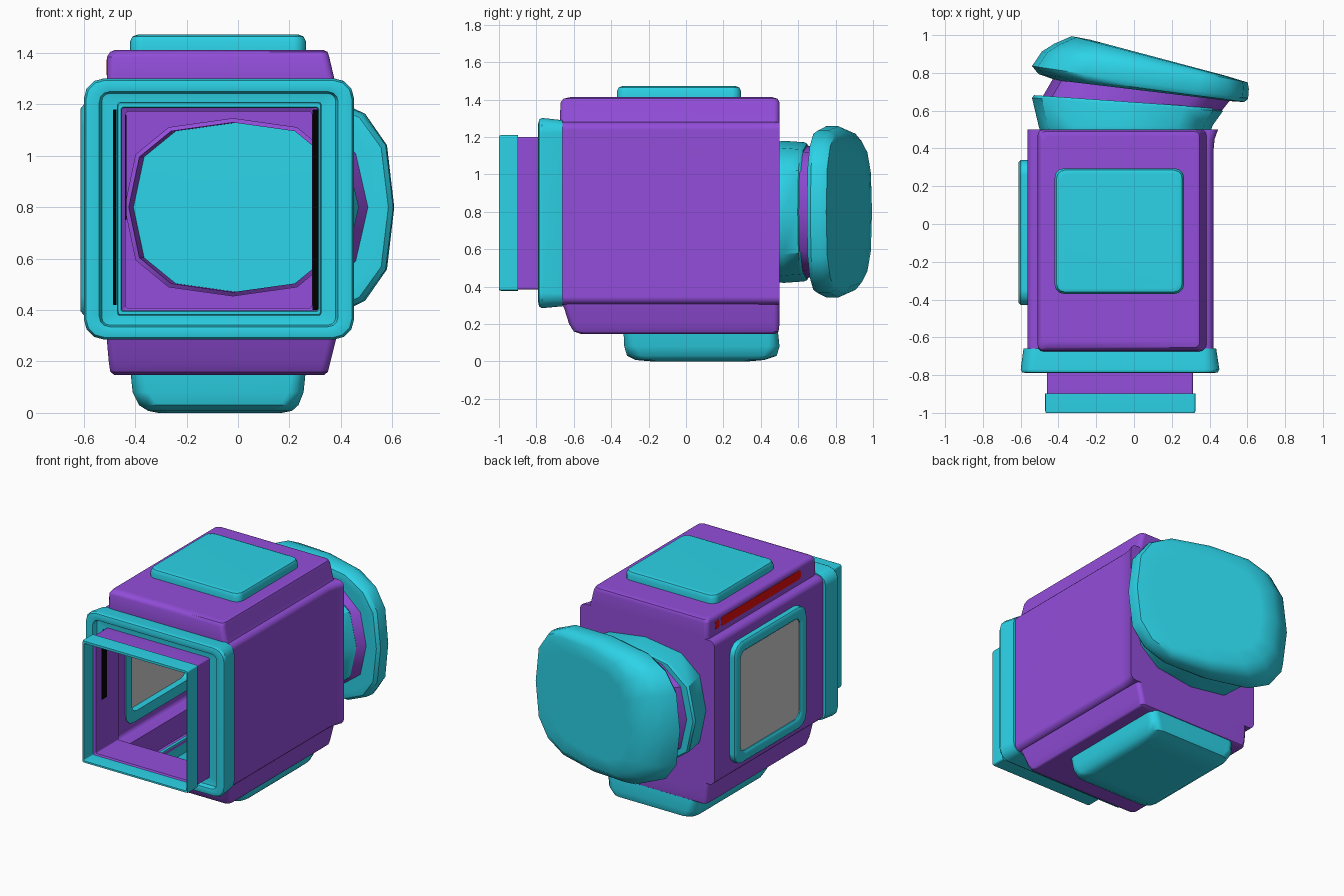
import bpy, bmesh, math

if "Cube" in bpy.data.objects:
    bpy.data.objects.remove(bpy.data.objects["Cube"])


def material(name, rgb):
    m = bpy.data.materials.new(name)
    m.diffuse_color = (*rgb, 1)
    m.use_nodes = True
    m.node_tree.nodes["Principled BSDF"].inputs["Base Color"].default_value = m.diffuse_color
    return m


PURPLE = material("purple hull", (0.29, 0.075, 0.70))
CYAN = material("cyan trim", (0.025, 0.65, 0.80))
GRAY = material("gray glass", (0.62, 0.62, 0.62))
RED = material("red light", (1.0, 0.005, 0.005))
BLACK = material("black seam", (0.0, 0.0, 0.0))


def rrect(u0, u1, v0, v1, r=0.02, seg=3):
    """Rounded rectangle as 2D points."""
    pts = []
    for i, (u, v) in enumerate(((u1 - r, v1 - r), (u0 + r, v1 - r), (u0 + r, v0 + r), (u1 - r, v0 + r))):
        for k in range(seg + 1):
            a = math.pi / 2 * (i + k / seg)
            pts.append((u + r * math.cos(a), v + r * math.sin(a)))
    return pts


def oval(cx, hx, hz, n, e, cz=0.8):
    """Squarish oval with n corners as 2D points."""
    def p(c):
        return math.copysign(abs(c) ** e, c) if abs(c) > 1e-6 else 0
    return [(cx + hx * p(math.cos(2 * math.pi * i / n)), cz + hz * p(math.sin(2 * math.pi * i / n)))
            for i in range(n)]


def at_x(x, pts):
    return [(x, u, v) for u, v in pts]


def at_y(y, pts, slope=0):
    return [(u, y + slope * u, v) for u, v in pts]


def at_z(z, pts):
    return [(u, v, z) for u, v in pts]


def activate(ob):
    bpy.ops.object.select_all(action='DESELECT')
    bpy.context.view_layer.objects.active = ob
    ob.select_set(True)


def loft(name, loops, mat, ring=False):
    """Skin loops in order; either cap both ends or join last to first."""
    bm = bmesh.new()
    rows = [[bm.verts.new(p) for p in lp] for lp in loops]
    n = len(rows[0])
    pairs = list(zip(rows, rows[1:])) + ([(rows[-1], rows[0])] if ring else [])
    for a, b in pairs:
        for i in range(n):
            j = (i + 1) % n
            bm.faces.new((a[i], a[j], b[j], b[i]))
    if not ring:
        bm.faces.new(rows[0])
        bm.faces.new(rows[-1])
    bmesh.ops.recalc_face_normals(bm, faces=bm.faces[:])
    me = bpy.data.meshes.new(name)
    bm.to_mesh(me)
    bm.free()
    ob = bpy.data.objects.new(name, me)
    bpy.context.collection.objects.link(ob)
    me.materials.append(mat)
    return ob


def cut(ob, cutter):
    m = ob.modifiers.new("opening", 'BOOLEAN')
    m.operation = 'DIFFERENCE'
    m.solver = 'EXACT'
    m.object = cutter
    activate(ob)
    bpy.ops.object.modifier_apply(modifier=m.name)


# thin-walled hollow main body
inner = rrect(-0.545, 0.40, 0.325, 1.26, 0.03)
body = loft("main_body", [
    at_y(0.48, inner), at_y(-0.67, inner),
    at_y(-0.67, rrect(-0.565, 0.42, 0.305, 1.28, 0.04)),
    at_y(0.38, rrect(-0.565, 0.42, 0.305, 1.28, 0.04)),
    at_y(0.45, rrect(-0.565, 0.427, 0.305, 1.28, 0.04)),
    at_y(0.5, rrect(-0.565, 0.445, 0.305, 1.28, 0.04))], PURPLE)

# raised roof plate with pad
roof = loft("roof_plate", [
    at_z(1.275, rrect(-0.51, 0.385, -0.67, 0.5, 0.03)),
    at_z(1.30, rrect(-0.51, 0.375, -0.675, 0.5, 0.03)),
    at_z(1.385, rrect(-0.51, 0.355, -0.67, 0.5, 0.03)),
    at_z(1.405, rrect(-0.497, 0.348, -0.655, 0.49, 0.03)),
    at_z(1.413, rrect(-0.475, 0.33, -0.62, 0.46, 0.03))], PURPLE)
loft("roof_pad", [
    at_z(1.40, rrect(-0.42, 0.265, -0.37, 0.295, 0.05)),
    at_z(1.445, rrect(-0.42, 0.265, -0.37, 0.295, 0.05)),
    at_z(1.465, rrect(-0.41, 0.255, -0.36, 0.285, 0.045)),
    at_z(1.472, rrect(-0.39, 0.235, -0.34, 0.265, 0.04))], CYAN)

# floor plate and hollow pod below it
belly = loft("belly_plate", [
    at_z(0.31, rrect(-0.51, 0.385, -0.665, 0.5, 0.03)),
    at_z(0.28, rrect(-0.51, 0.38, -0.65, 0.5, 0.03)),
    at_z(0.20, rrect(-0.503, 0.36, -0.625, 0.5, 0.03)),
    at_z(0.16, rrect(-0.497, 0.35, -0.60, 0.495, 0.03)),
    at_z(0.147, rrect(-0.48, 0.335, -0.56, 0.475, 0.03))], PURPLE)
pod_in = rrect(-0.40, 0.245, -0.315, 0.46, 0.05)
loft("belly_pod", [
    at_z(0.0, rrect(-0.31, 0.17, -0.18, 0.33, 0.08)),
    at_z(0.008, rrect(-0.35, 0.21, -0.27, 0.42, 0.08)),
    at_z(0.03, rrect(-0.385, 0.235, -0.315, 0.485, 0.07)),
    at_z(0.08, rrect(-0.41, 0.255, -0.33, 0.5, 0.06)),
    at_z(0.175, rrect(-0.42, 0.265, -0.335, 0.49, 0.05)),
    at_z(0.175, pod_in), at_z(0.08, pod_in),
    at_z(0.03, rrect(-0.35, 0.20, -0.27, 0.42, 0.05))], CYAN)

# openings: floor and roof recesses, side window, rear passage
recess = rrect(-0.45, 0.31, -0.58, 0.47, 0.03)
cutters = [
    (loft("floor_cutter", [at_z(0.165, recess), at_z(0.5, recess)], PURPLE), (body, belly)),
    (loft("roof_cutter", [at_z(1.1, recess), at_z(1.385, recess)], PURPLE), (body, roof)),
    (loft("pod_cutter", [at_z(0.1, pod_in), at_z(0.3, pod_in)], PURPLE), (belly,)),
    (loft("window_cutter", [at_x(x, rrect(-0.4, 0.31, 0.42, 1.16, 0.06)) for x in (-0.7, -0.45)],
          PURPLE), (body,)),
    (loft("passage_cutter", [at_y(y, oval(-0.02, 0.42, 0.345, 12, 0.75)) for y in (0.3, 0.6)],
          PURPLE), (body,))]
for cutter, targets in cutters:
    for t in targets:
        cut(t, cutter)
    bpy.data.objects.remove(cutter)

# side window: frame and glass
win_out = rrect(-0.43, 0.34, 0.38, 1.2, 0.08)
win_in = rrect(-0.365, 0.275, 0.45, 1.13, 0.05)
loft("window_frame", [
    at_x(-0.54, win_out), at_x(-0.60, win_out),
    at_x(-0.612, rrect(-0.415, 0.325, 0.395, 1.185, 0.07)),
    at_x(-0.612, rrect(-0.38, 0.29, 0.435, 1.145, 0.055)),
    at_x(-0.60, win_in), at_x(-0.54, win_in)], CYAN, ring=True)
pane = rrect(-0.38, 0.29, 0.435, 1.145, 0.05)
loft("window_glass", [at_x(-0.592, pane), at_x(-0.585, pane)], GRAY)

# red light strip and dot on the roof plate's left side
for name, y0, y1, r in (("light_strip", -0.50, 0.355, 0.02), ("light_dot", 0.37, 0.42, 0.024)):
    s = rrect(y0, y1, 1.315, 1.375, r)
    loft(name, [at_x(-0.512, s), at_x(-0.505, s)], RED)

# front port: flange, neck, end ring
port_in = rrect(-0.44, 0.29, 0.405, 1.175, 0.01)
loft("front_flange", [
    at_y(-0.66, port_in),
    at_y(-0.66, rrect(-0.585, 0.435, 0.295, 1.29, 0.07)),
    at_y(-0.77, rrect(-0.6, 0.452, 0.285, 1.302, 0.08)),
    at_y(-0.785, rrect(-0.592, 0.444, 0.293, 1.294, 0.075)),
    at_y(-0.79, rrect(-0.57, 0.42, 0.315, 1.272, 0.06)),
    at_y(-0.785, rrect(-0.54, 0.39, 0.335, 1.25, 0.04)),
    at_y(-0.755, rrect(-0.53, 0.38, 0.342, 1.243, 0.03)),
    at_y(-0.75, rrect(-0.49, 0.34, 0.37, 1.215, 0.02)),
    at_y(-0.75, port_in)], CYAN, ring=True)
neck_out = rrect(-0.46, 0.312, 0.385, 1.2, 0.01)
port_gap = rrect(-0.437, 0.287, 0.408, 1.172, 0.01)
loft("front_neck", [at_y(-0.91, neck_out), at_y(-0.70, neck_out),
                    at_y(-0.655, port_gap), at_y(-0.895, port_gap)], PURPLE, ring=True)
ring_out = rrect(-0.47, 0.325, 0.378, 1.21, 0.012)
ring_in = rrect(-0.452, 0.311, 0.398, 1.186, 0.008)
loft("front_end_ring", [
    at_y(-0.897, ring_in), at_y(-0.897, ring_out), at_y(-0.99, ring_out),
    at_y(-1.0, rrect(-0.466, 0.321, 0.382, 1.206, 0.012)),
    at_y(-1.0, rrect(-0.456, 0.315, 0.394, 1.19, 0.01)),
    at_y(-0.99, ring_in)], CYAN, ring=True)

# black door seams around the port
for name, x0, x1, y, z0 in (("left_door_seam", -0.486, -0.472, -0.757, 0.42),
                            ("right_door_seam", 0.29, 0.312, -0.917, 0.4)):
    s = rrect(x0, x1, z0, 1.18, 0.002, 1)
    loft(name, [at_y(y, s), at_y(y + 0.008, s)], BLACK)
s = rrect(-0.84, -0.785, 0.75, 1.16, 0.002, 1)
loft("inner_door_seam", [at_x(-0.44, s), at_x(-0.434, s)], BLACK)

# rear collar and neck, slanting toward the hatch
hole = oval(-0.02, 0.43, 0.355, 12, 0.75)
loft("rear_collar", [
    at_y(0.49, hole),
    at_y(0.49, oval(-0.045, 0.452, 0.375, 12, 0.75)),
    at_y(0.52, oval(-0.045, 0.46, 0.38, 12, 0.75)),
    at_y(0.63, oval(-0.035, 0.505, 0.372, 12, 0.75), -0.07),
    at_y(0.645, oval(-0.035, 0.495, 0.365, 12, 0.75), -0.07),
    at_y(0.645, hole, -0.07)], CYAN, ring=True)
loft("rear_neck", [
    at_y(0.60, oval(-0.02, 0.405, 0.33, 12, 0.75), -0.07),
    at_y(0.62, oval(-0.02, 0.475, 0.35, 12, 0.75), -0.07),
    at_y(0.725, oval(0.045, 0.47, 0.355, 12, 0.75), -0.12),
    at_y(0.725, oval(0.0, 0.405, 0.33, 12, 0.75), -0.12)], PURPLE, ring=True)

# rear hatch: wedge-shaped, tilted
E = 0.667
loft("rear_hatch", [
    at_y(0.712, oval(0.06, 0.47, 0.40, 16, E), -0.12),
    at_y(0.725, oval(0.04, 0.545, 0.44, 16, E), -0.135),
    at_y(0.755, oval(0.032, 0.572, 0.458, 16, E), -0.15),
    at_y(0.825, oval(0.06, 0.548, 0.458, 16, E), -0.18),
    at_y(0.87, oval(0.09, 0.512, 0.44, 16, E), -0.2),
    at_y(0.908, oval(0.125, 0.455, 0.40, 16, E), -0.262),
    at_y(0.914, oval(0.13, 0.36, 0.31, 16, E), -0.266)], CYAN)

# smooth bevels while keeping large faces flat
for ob in list(bpy.context.scene.objects):
    activate(ob)
    bpy.ops.object.shade_smooth_by_angle(angle=math.radians(38))
    wn = ob.modifiers.new("flat_faces", 'WEIGHTED_NORMAL')
    wn.keep_sharp = True
